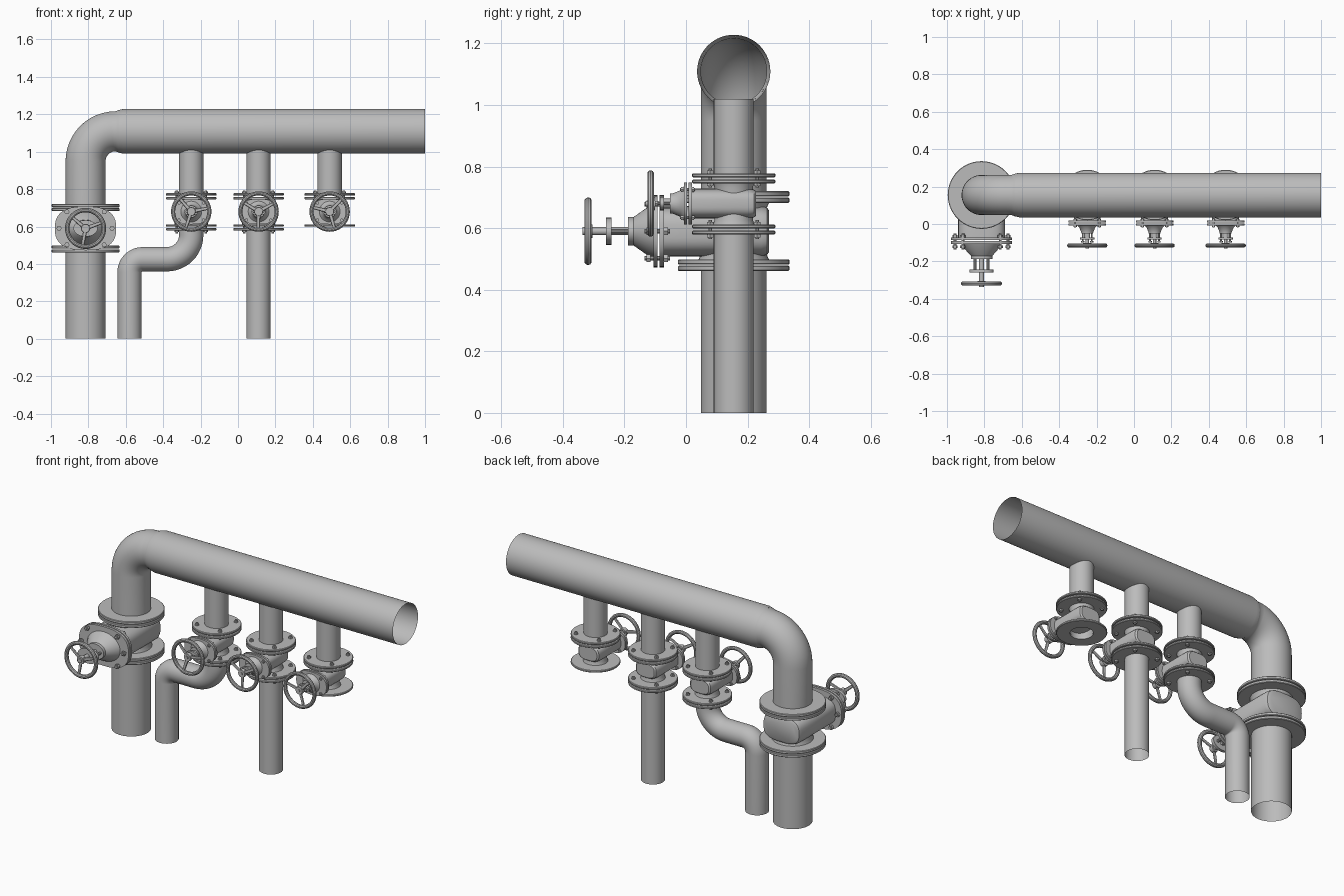
import bpy, bmesh, math
from math import sin, cos, pi

if "Cube" in bpy.data.objects:
    bpy.data.objects.remove(bpy.data.objects["Cube"])

grey = bpy.data.materials.new("pipe grey")
grey.diffuse_color = (0.5, 0.5, 0.5, 1)
grey.use_nodes = True
grey.node_tree.nodes["Principled BSDF"].inputs["Base Color"].default_value = grey.diffuse_color
YC = 0.155  # every pipe axis lies in this plane


def make(name, bm):
    bmesh.ops.recalc_face_normals(bm, faces=bm.faces)
    me = bpy.data.meshes.new(name)
    bm.to_mesh(me)
    bm.free()
    me.materials.append(grey)
    ob = bpy.data.objects.new(name, me)
    bpy.context.collection.objects.link(ob)
    return ob


def skin(bm, rings, closed=False, caps=False):
    rings = [[bm.verts.new(p) for p in r] for r in rings]
    n = len(rings[0])
    for a, b in zip(rings, rings[1:] + (rings[:1] if closed else [])):
        for i in range(n):
            j = (i + 1) % n
            bm.faces.new((a[i], a[j], b[j], b[i]))
    if caps:
        bm.faces.new(rings[0])
        bm.faces.new(rings[-1])


def lathe(bm, profile, c, axis, n=32, sx=1, sz=1, p=2, closed=False, caps=True, turn=0):
    """Profile of (radius, height) turned round axis y or z; p > 2 squares it off."""
    def se(v):
        return math.copysign(abs(v) ** (2 / p), v)
    rings = []
    for r, h in profile:
        ring = []
        for i in range(n):
            t = 2 * pi * i / n + turn
            u, v = r * sx * se(cos(t)), r * sz * se(sin(t))
            ring.append((c[0] + u, c[1] + h, c[2] + v) if axis == "y"
                        else (c[0] + u, c[1] + v, c[2] + h))
        rings.append(ring)
    skin(bm, rings, closed, caps and not closed)


def rod(bm, r, a, b, c, axis, n=12, **k):
    lathe(bm, [(r, a), (r, b)], c, axis, n, **k)


def tube(name, path, n=40):
    """Open pipe through (x, z, angle, radius) stations in the y = YC plane."""
    bm = bmesh.new()
    skin(bm, [[(x - sin(a) * r * cos(2 * pi * i / n), YC + r * sin(2 * pi * i / n),
                z + cos(a) * r * cos(2 * pi * i / n)) for i in range(n)]
              for x, z, a, r in path])
    return make(name, bm)


def arc(cx, cz, R, a0, a1, r, turn, n=12):
    out = []
    for i in range(n + 1):
        a = a0 + (a1 - a0) * i / n
        out.append((cx + R * cos(a), cz + R * sin(a), a + turn, r))
    return out


def ring_plate(bm, ro, ri, z0, z1, c, n=48):
    b = 0.003
    lathe(bm, [(ri, z0), (ro - b, z0), (ro, z0 + b), (ro, z1 - b), (ro - b, z1), (ri, z1)],
          c, "z", n, closed=True)


def bolt(bm, r, a, b, c, axis):
    rod(bm, r * 0.55, a, b, c, axis, 10)                       # shank
    t = r * 0.9
    rod(bm, r, a + t * .5, a + t * 1.5, c, axis, 6)            # nut
    rod(bm, r, b - t * 1.5, b - t * .5, c, axis, 6)            # head


def handwheel(name, x, y, z, R, tr, turn):
    bm = bmesh.new()
    lathe(bm, [(R - tr + tr * cos(t), tr * sin(t)) for t in [2 * pi * i / 10 for i in range(10)]],
          (x, y, z), "y", 40, closed=True)
    lathe(bm, [(R * .2, -.01), (R * .22, 0), (R * .2, .014)], (x, y, z), "y", 20)
    for k in range(3):                                          # spokes
        t = turn + k * 2 * pi / 3
        d, e = (cos(t), sin(t)), (-sin(t), cos(t))
        skin(bm, [[(x + d[0] * s + e[0] * w * cos(q), y + .006 * sin(q), z + d[1] * s + e[1] * w * cos(q))
                   for q in [2 * pi * i / 8 for i in range(8)]]
                  for s, w in ((R * .1, R * .1), (R - tr, R * .075))], caps=True)
    make(name, bm)


def valve_body(name, x, z, neck, half, rx, rz, y0, y1):
    bm = bmesh.new()
    # vertical neck, flared at the flanges
    lathe(bm, [(neck * 1.1, -half), (neck, -half * .75), (neck, half * .75), (neck * 1.1, half)],
          (x, YC, z), "z", 40, caps=False)
    # gate housing running front to back
    lathe(bm, [(1, y0), (1, y1 - .025), (.94, y1 - .007), (.82, y1)], (x, 0, z), "y", 48, rx, rz, 3)
    make(name, bm)


# ---- pipes ----
tube("header_pipe", [(-.64, 1.109, 0, .113), (-.615, 1.109, 0, .119), (1, 1.109, 0, .119)], 56)
tube("main_elbow", [(-.815, .72, pi / 2, .107)] +
     arc(-.655, .949, .16, pi, pi / 2, .107, -pi / 2) + [(-.64, 1.109, 0, .113)], 48)
tube("main_riser", [(-.815, 0, pi / 2, .107), (-.815, .465, pi / 2, .107)], 48)
tube("offset_branch", [(-.25, .59, -pi / 2, .065)] + arc(-.38, .555, .13, 0, -pi / 2, .065, -pi / 2) +
     arc(-.51, .355, .07, pi / 2, pi, .065, pi / 2) + [(-.58, 0, 3 * pi / 2, .065)])
tube("straight_branch", [(.11, 0, pi / 2, .065), (.11, .585, pi / 2, .065)])

# ---- small branch valves ----
ZS = .68
for tag, x, turn, piped in (("left", -.25, .2, True), ("middle", .11, .5, True), ("right", .49, .8, False)):
    tube(tag + "_branch_stub", [(x, .765, pi / 2, .065), (x, 1.02, pi / 2, .065)])
    valve_body(tag + "_valve_body", x, ZS, .062, .07, .072, .048, .01, .228)
    # pipe flanges with four bolts each
    bm = bmesh.new()
    plates = [(.745, .758), (.765, .778), (.599, .612)] + ([(.579, .592)] if piped else [])
    for a, b in plates:
        ring_plate(bm, .135, .062, a, b, (x, YC, 0))
    for k in range(4):
        t = pi / 4 + k * pi / 2
        c = (x + .108 * cos(t), YC + .108 * sin(t), 0)
        bolt(bm, .012, .732, .793, c, "z")
        if piped:
            bolt(bm, .012, .564, .626, c, "z")
    make(tag + "_pipe_flanges", bm)
    # bonnet flange, bonnet, gland and stem
    bm = bmesh.new()
    c = (x, 0, ZS)
    rod(bm, 1, .008, .019, c, "y", 40, sx=.1, sz=.068, p=2.5)
    rod(bm, 1, -.007, .004, c, "y", 40, sx=.1, sz=.068, p=2.5)
    for sx in (-1, 1):
        for sz in (-1, 1):
            bolt(bm, .009, -.02, .03, (x + sx * .065, 0, ZS + sz * .046), "y")
        rod(bm, .005, -.1, -.04, (x + sx * .024, 0, ZS), "y", 8)
        rod(bm, .009, -.1, -.092, (x + sx * .024, 0, ZS), "y", 6)
    lathe(bm, [(.058, -.005), (.043, -.018), (.032, -.045), (.032, -.052)], c, "y", 28)
    rod(bm, .016, -.075, -.05, c, "y", 16)
    rod(bm, 1, -.084, -.072, c, "y", 24, sx=.038, sz=.022)
    rod(bm, .009, -.131, -.07, c, "y", 12)
    make(tag + "_valve_bonnet", bm)
    handwheel(tag + "_handwheel", x, -.115, ZS, .108, .011, turn)

# ---- large main valve ----
X, Z = -.815, .59
valve_body("main_valve_body", X, Z, .107, .1, .125, .082, -.075, .27)
bm = bmesh.new()
for a, b in ((.461, .478), (.482, .499), (.682, .699), (.703, .72)):
    ring_plate(bm, .181, .1, a, b, (X, YC, 0), 56)
make("main_pipe_flanges", bm)

bm = bmesh.new()
c = (X, 0, Z)
rod(bm, 1, -.086, -.072, c, "y", 48, sx=.164, sz=.117, p=2.6)
rod(bm, 1, -.106, -.092, c, "y", 48, sx=.164, sz=.117, p=2.6)
for sx, sz in ((-.1, -.088), (.1, -.088), (-.1, .088), (.1, .088), (-.142, 0), (.142, 0)):
    bolt(bm, .014, -.135, -.052, (X + sx, 0, Z + sz), "y")
lathe(bm, [(.09, -.1), (.078, -.125), (.05, -.165), (.046, -.17), (.046, -.188)], c, "y", 36, sx=1.25)
for sx in (-.035, .035):                                        # yoke rods
    rod(bm, .008, -.25, -.18, (X + sx, 0, Z), "y", 10)
rod(bm, 1, -.26, -.242, c, "y", 32, sx=.065, sz=.044)           # yoke plate
rod(bm, .013, -.336, -.18, c, "y", 16)                          # stem
make("main_valve_bonnet", bm)
handwheel("main_handwheel", X, -.318, Z, .11, .012, .35)

# smooth shading with sharp edges kept
for ob in bpy.data.objects:
    ob.select_set(True)
    bpy.context.view_layer.objects.active = ob
bpy.ops.object.shade_smooth_by_angle(angle=math.radians(35))
